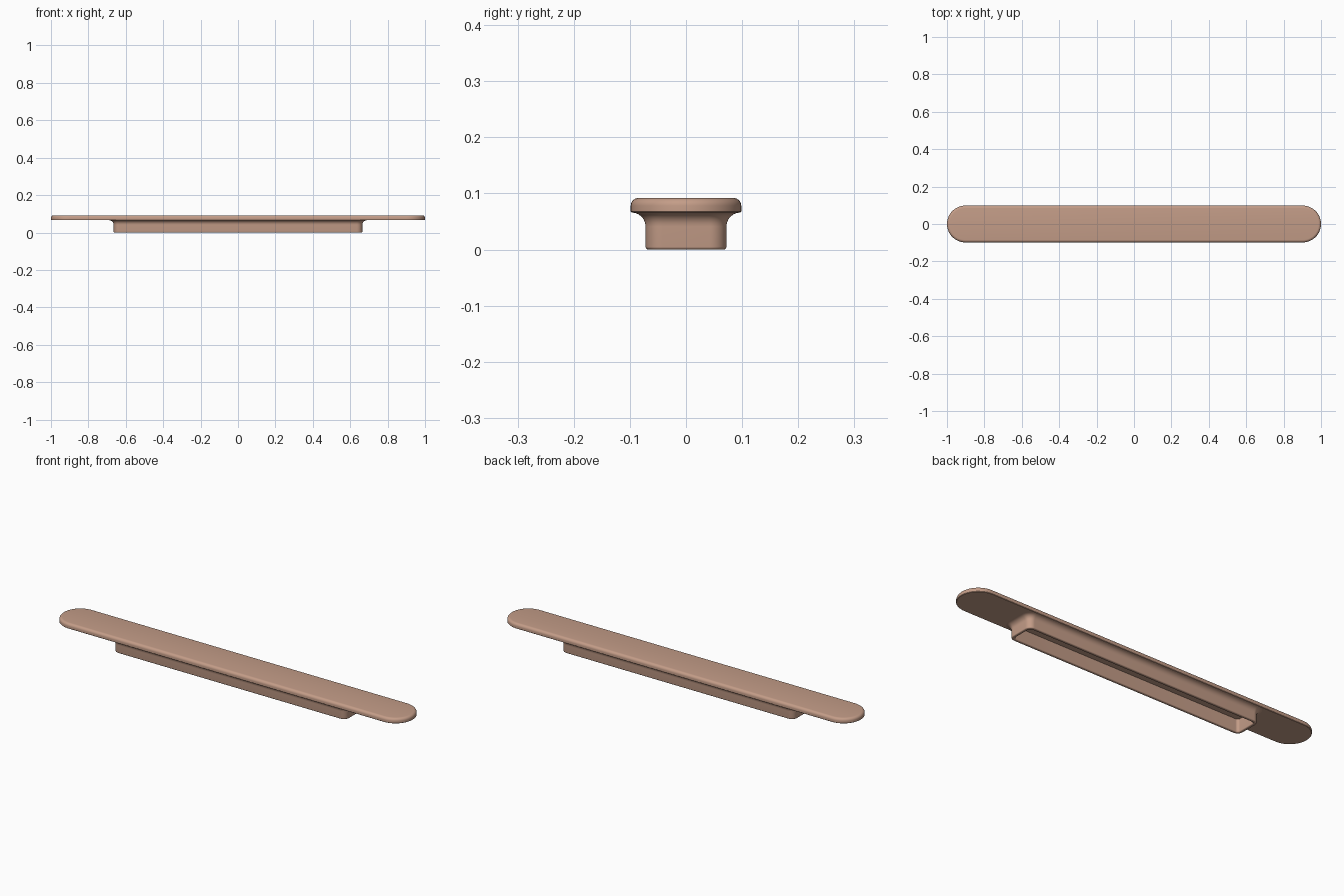
import bpy, bmesh, math

if "Cube" in bpy.data.objects:
    bpy.data.objects.remove(bpy.data.objects["Cube"])

clay = bpy.data.materials.new("clay_brown")
clay.diffuse_color = (0.55, 0.335, 0.245, 1)
clay.use_nodes = True
clay.node_tree.nodes["Principled BSDF"].inputs["Base Color"].default_value = clay.diffuse_color


def outline(hx, hy, r, z, steps=12):
    """Rounded rectangle as a loop of points at height z."""
    pts = []
    for k, (sx, sy) in enumerate(((1, 1), (-1, 1), (-1, -1), (1, -1))):
        for i in range(steps + 1):
            a = math.pi / 2 * (k + i / steps)
            pts.append((sx * (hx - r) + r * math.cos(a),
                        sy * (hy - r) + r * math.sin(a), z))
    return pts


def loft(name, hx, hy, r, profile, closed):
    """Sweep a profile of (outward offset, z) around a rounded rectangle."""
    bm = bmesh.new()
    rings = [[bm.verts.new(p) for p in outline(hx + o, hy + o, r + o, z)]
             for o, z in profile]
    n = len(rings[0])
    pairs = list(zip(rings, rings[1:]))
    if closed:
        pairs.append((rings[-1], rings[0]))
    else:
        bm.faces.new(rings[0])
        bm.faces.new(rings[-1])
    for a, b in pairs:
        for i in range(n):
            j = (i + 1) % n
            bm.faces.new((a[i], a[j], b[j], b[i]))
    bmesh.ops.remove_doubles(bm, verts=bm.verts, dist=1e-5)
    bmesh.ops.recalc_face_normals(bm, faces=bm.faces)
    mesh = bpy.data.meshes.new(name)
    bm.to_mesh(mesh)
    bm.free()
    mesh.materials.append(clay)
    obj = bpy.data.objects.new(name, mesh)
    bpy.context.collection.objects.link(obj)
    bpy.ops.object.select_all(action='DESELECT')
    obj.select_set(True)
    bpy.context.view_layer.objects.active = obj
    bpy.ops.object.shade_smooth_by_angle(angle=math.radians(35))
    return obj


def arc(co, cz, r, a0, a1, steps=6):
    """Arc points in the (offset, z) plane, angles in degrees."""
    return [(co + r * math.cos(math.radians(a0 + (a1 - a0) * i / steps)),
             cz + r * math.sin(math.radians(a0 + (a1 - a0) * i / steps)))
            for i in range(steps + 1)]


# Long pill-shaped top plate with a softened upper rim
loft("top_plate", 1.0, 0.0985, 0.0985,
     [(-0.002, 0.066), (0, 0.068)] + arc(-0.014, 0.078, 0.014, 0, 90),
     closed=False).scale = (1, 0.0985 / 0.0985, 1)

# Hollow skirt below: flared into the plate, rounded at the lower lip
WALL = 0.016
loft("hollow_skirt", 0.665, 0.072, 0.03,
     [(0.025, 0.070)]
     + arc(0.025, 0.041, 0.025, 90, 180)       # flare under the plate
     + arc(-0.005, 0.005, 0.005, 0, -90, 4)    # outer lip
     + arc(-WALL + 0.005, 0.005, 0.005, -90, -180, 4)  # inner lip
     + [(-WALL, 0.070)],
     closed=True)
